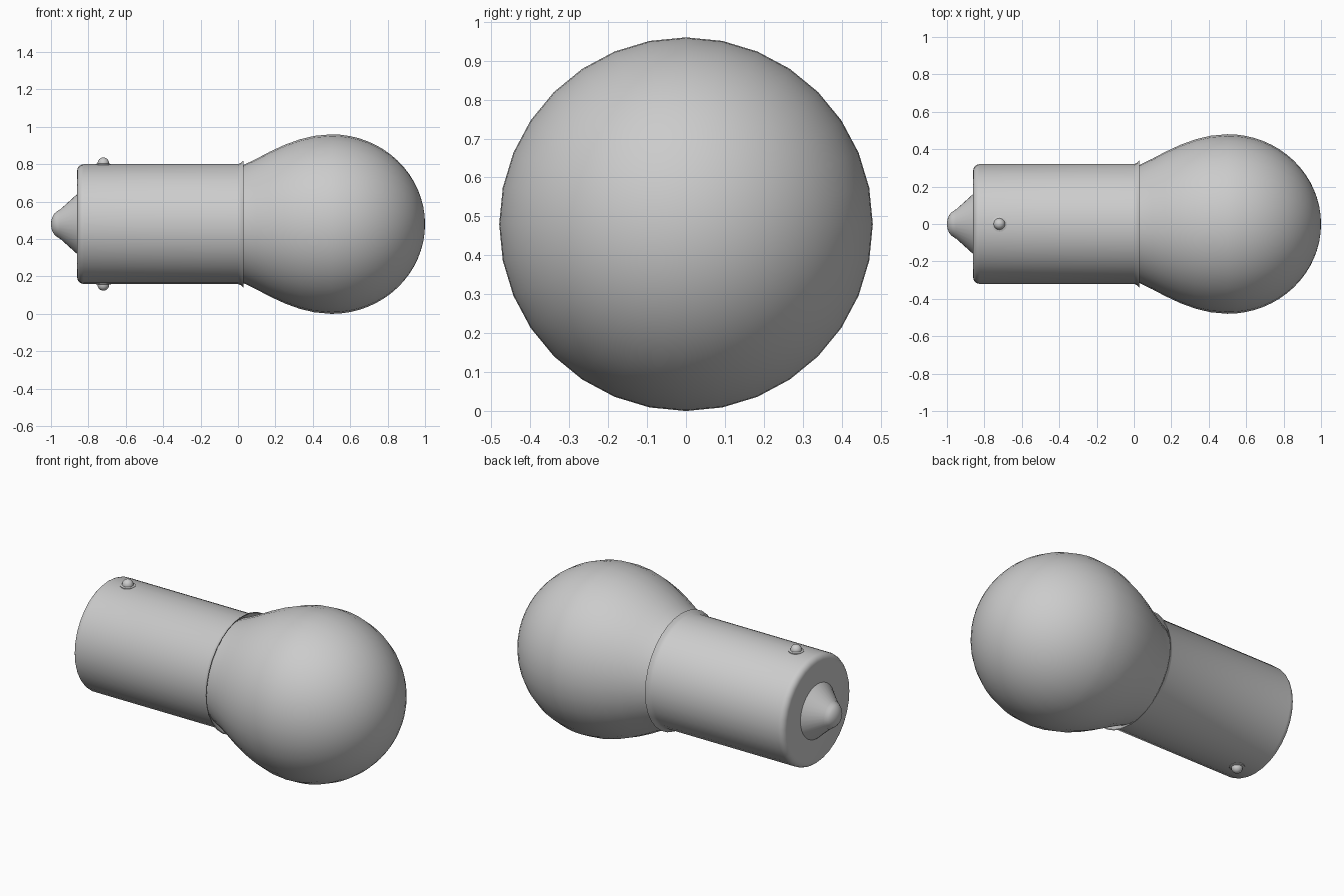
import bpy, bmesh, math
from mathutils import Matrix, Vector

if "Cube" in bpy.data.objects:
    bpy.data.objects.remove(bpy.data.objects["Cube"])

CENTRE_Z = 0.48


def lathe(name, profile, matrix, sides=32, angle=35):
    """Revolve (distance along axis, radius) points about local z."""
    bm = bmesh.new()
    rings = []
    for d, r in profile:
        if r < 1e-5:
            rings.append([bm.verts.new((0, 0, d))])
        else:
            rings.append([bm.verts.new((r * math.cos(2 * math.pi * i / sides),
                                        r * math.sin(2 * math.pi * i / sides), d))
                          for i in range(sides)])
    for a, b in zip(rings, rings[1:]):
        for i in range(sides):
            j = (i + 1) % sides
            quad = [a[i % len(a)], a[j % len(a)], b[j % len(b)], b[i % len(b)]]
            bm.faces.new(list(dict.fromkeys(quad)))
    bmesh.ops.recalc_face_normals(bm, faces=bm.faces)
    mesh = bpy.data.meshes.new(name)
    bm.to_mesh(mesh)
    bm.free()
    obj = bpy.data.objects.new(name, mesh)
    bpy.context.collection.objects.link(obj)
    obj.matrix_world = matrix
    bpy.ops.object.select_all(action='DESELECT')
    obj.select_set(True)
    bpy.context.view_layer.objects.active = obj
    bpy.ops.object.shade_smooth_by_angle(angle=math.radians(angle))
    return obj


def arc(cx, cr, rx, rr, start, end, steps):
    """Points on an elliptical arc, angles in degrees."""
    return [(cx + rx * math.cos(t), cr + rr * math.sin(t))
            for t in (math.radians(start + (end - start) * i / steps)
                      for i in range(steps + 1))]


# local z runs along world x
along_x = Matrix.Translation((0, 0, CENTRE_Z)) @ Matrix.Rotation(math.pi / 2, 4, 'Y')

# glass bulb: tapered neck swelling into a round dome
neck = [(-0.02, 0), (-0.02, 0.295), (0.03, 0.316), (0.10, 0.350), (0.168, 0.386),
        (0.25, 0.424), (0.33, 0.453), (0.41, 0.472)]
lathe("glass_bulb", neck + arc(0.5, 0, 0.5, 0.48, 90, 0, 16)[:-1] + [(1.0, 0)], along_x)

# metal base: flat end, rounded edge, flared lip around the glass
base = ([(-0.86, 0)] + arc(-0.825, 0.285, 0.035, 0.035, 180, 90, 5)
        + [(0.0, 0.32), (0.015, 0.327), (0.03, 0.34), (0.03, 0.335), (0.005, 0.308), (-0.02, 0.29)])
lathe("metal_base", base, along_x)

# end contact: insulating cone with a rounded solder tip
lathe("contact_cone", [(-0.858, 0), (-0.858, 0.162), (-0.96, 0.07), (-0.96, 0)], along_x)
lathe("contact_tip", [(-0.955, 0), (-0.955, 0.078)]
      + arc(-0.945, 0, 0.055, 0.075, 110, 180, 7)[:-1] + [(-1.0, 0)], along_x)

# bayonet pins: small domes with a flared foot, above and below the base
pin = [(0.29, 0), (0.29, 0.042), (0.321, 0.042), (0.324, 0.031)] + \
    arc(0.325, 0, 0.031, 0.031, 90, 0, 6)[:-1] + [(0.356, 0)]
for name, turn in (("upper_pin", 0), ("lower_pin", math.pi)):
    lathe(name, pin, Matrix.Translation((-0.72, 0, CENTRE_Z))
          @ Matrix.Rotation(turn, 4, 'X'), sides=16)
